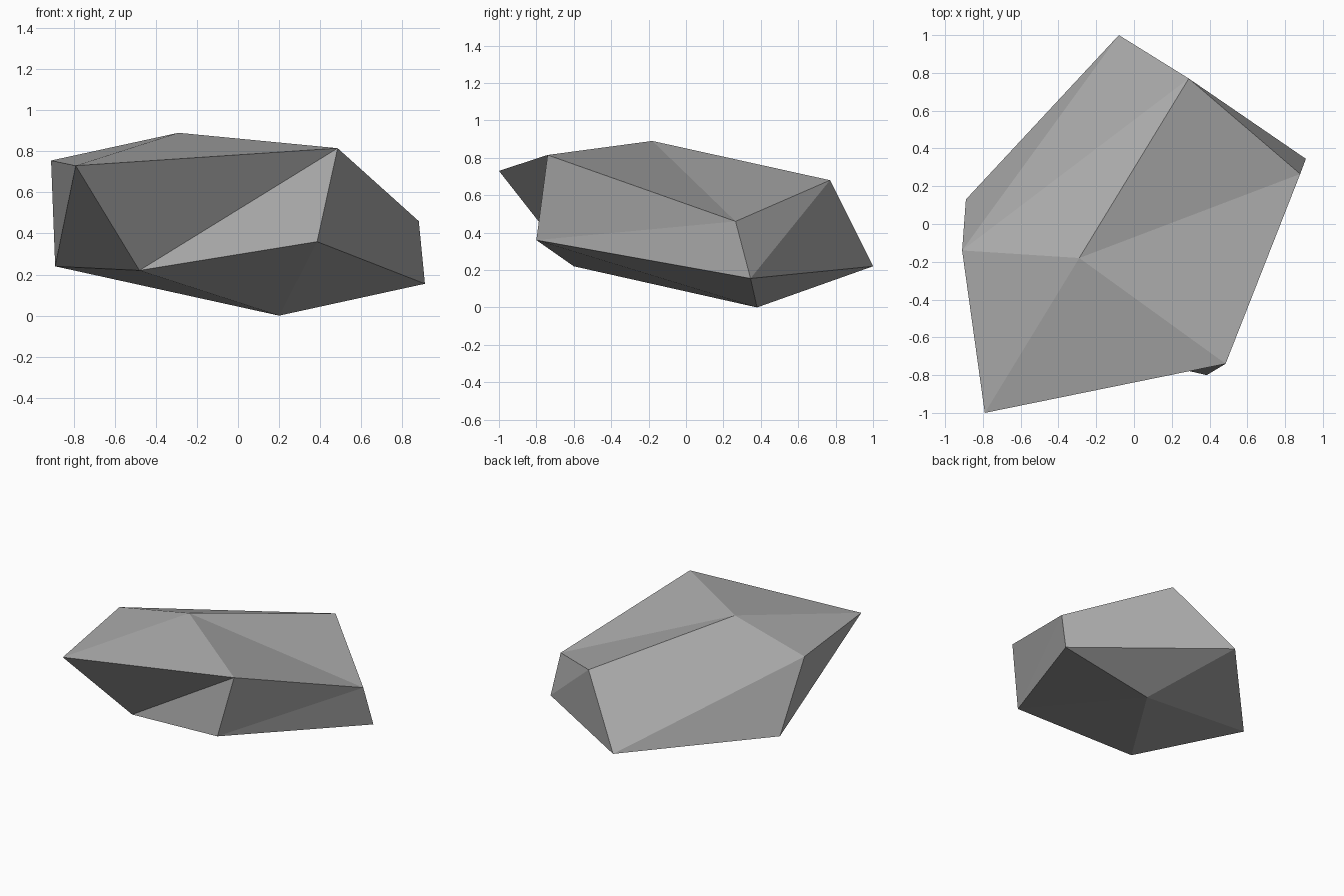
import bpy, bmesh

cube = bpy.data.objects.get("Cube")
if cube:
    bpy.data.objects.remove(cube, do_unlink=True)

# Stone material
stone = bpy.data.materials.new("stone_grey")
stone.use_nodes = True
grey = (0.4, 0.4, 0.4, 1.0)
stone.diffuse_color = grey
shader = next(n for n in stone.node_tree.nodes if n.type == 'BSDF_PRINCIPLED')
shader.inputs["Base Color"].default_value = grey
shader.inputs["Roughness"].default_value = 0.9

# Rock: a peak, two five-cornered rings and a base point, like a squashed icosahedron
peak = (-0.29, -0.18, 0.89)
base = (0.20, 0.38, 0.0)
upper_ring = [(-0.91, -0.14, 0.755), (-0.79, -1.0, 0.73), (0.485, -0.74, 0.815),
              (0.88, 0.265, 0.46), (0.29, 0.77, 0.68)]
lower_ring = [(-0.89, 0.13, 0.24), (-0.48, -0.6, 0.22), (0.385, -0.80, 0.36),
              (0.91, 0.345, 0.155), (-0.08, 1.0, 0.22)]

bm = bmesh.new()
top, bottom = bm.verts.new(peak), bm.verts.new(base)
upper = [bm.verts.new(p) for p in upper_ring]
lower = [bm.verts.new(p) for p in lower_ring]
count = len(upper)
for i in range(count):
    j = (i + 1) % count
    bm.faces.new((top, upper[i], upper[j]))          # cap
    bm.faces.new((upper[i], lower[i], upper[j]))     # side, pointing down
    bm.faces.new((upper[j], lower[i], lower[j]))     # side, pointing up
    bm.faces.new((bottom, lower[j], lower[i]))       # underside
bmesh.ops.recalc_face_normals(bm, faces=bm.faces)

mesh = bpy.data.meshes.new("rock")
bm.to_mesh(mesh)
bm.free()
mesh.materials.append(stone)
rock = bpy.data.objects.new("rock", mesh)
bpy.context.collection.objects.link(rock)
